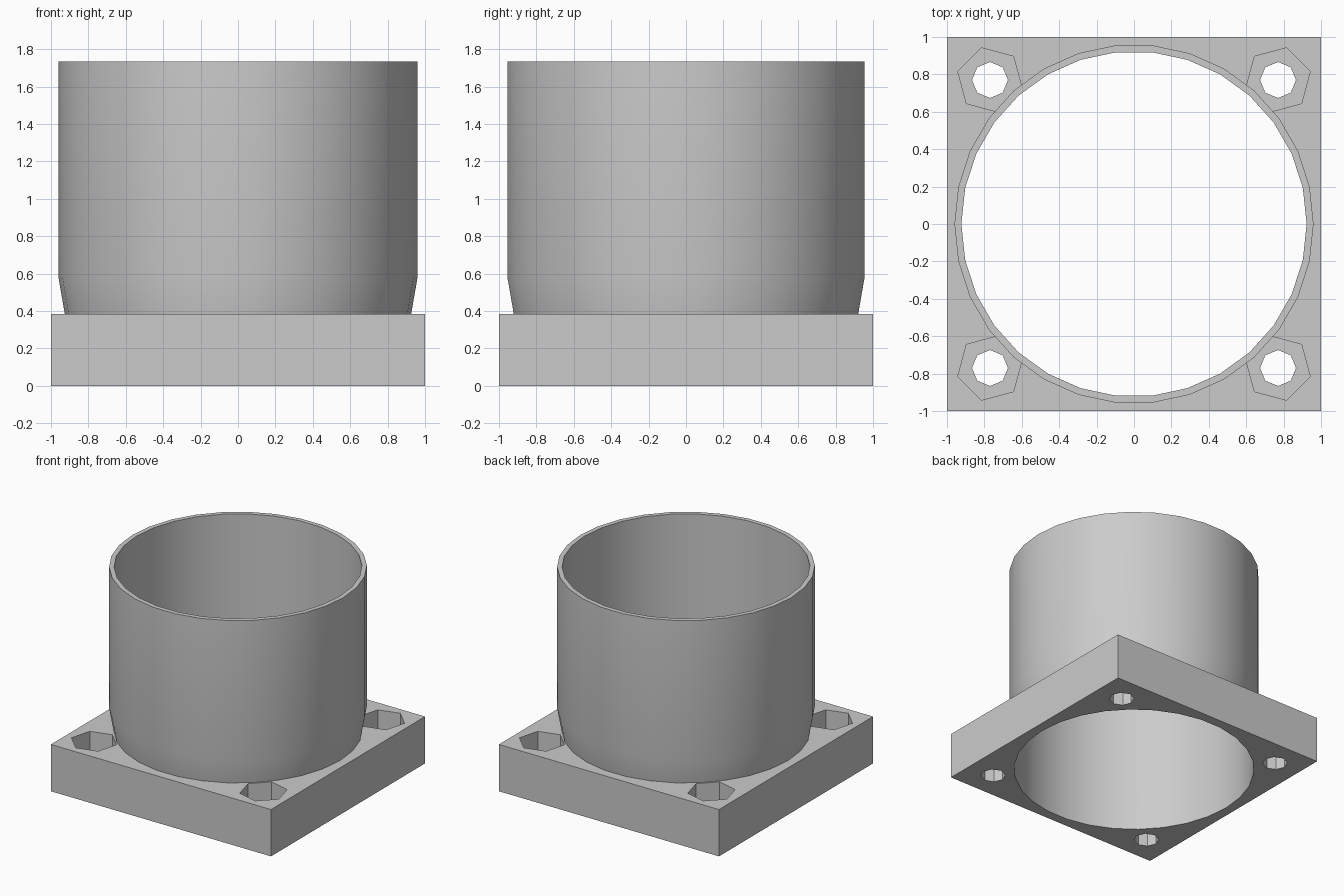
import bpy, bmesh, math

if "Cube" in bpy.data.objects:
    bpy.data.objects.remove(bpy.data.objects["Cube"], do_unlink=True)

PLATE_TOP = 0.385
TUBE_TOP = 1.735
BORE = 0.923
SIDES = 30
BOLT = 0.77

grey = bpy.data.materials.new("plain grey")
grey.use_nodes = True
colour = (0.6, 0.6, 0.6, 1)
grey.diffuse_color = colour
grey.node_tree.nodes["Principled BSDF"].inputs["Base Color"].default_value = colour


def add_object(name, bm):
    bmesh.ops.recalc_face_normals(bm, faces=bm.faces)
    mesh = bpy.data.meshes.new(name)
    bm.to_mesh(mesh)
    bm.free()
    mesh.materials.append(grey)
    obj = bpy.data.objects.new(name, mesh)
    bpy.context.collection.objects.link(obj)
    return obj


def revolve(name, profile, sides, x=0, y=0, turn=0, closed=False):
    """Sweep (radius, z) points round a vertical axis; open profiles get end caps."""
    bm = bmesh.new()
    rings = []
    for r, z in profile:
        angles = [turn + math.tau * i / sides for i in range(sides)]
        rings.append([bm.verts.new((x + r * math.cos(a), y + r * math.sin(a), z))
                      for a in angles])
    pairs = list(zip(rings, rings[1:]))
    if closed:
        pairs.append((rings[-1], rings[0]))
    else:
        bm.faces.new(rings[0])
        bm.faces.new(rings[-1])
    for low, high in pairs:
        for i in range(sides):
            j = (i + 1) % sides
            bm.faces.new((low[i], low[j], high[j], high[i]))
    return add_object(name, bm)


def smooth(obj):
    bpy.ops.object.select_all(action="DESELECT")
    obj.select_set(True)
    bpy.context.view_layer.objects.active = obj
    bpy.ops.object.shade_smooth_by_angle(angle=math.radians(30))


# Square mounting plate
bm = bmesh.new()
bmesh.ops.create_cube(bm, size=1)
bmesh.ops.scale(bm, vec=(2, 2, PLATE_TOP), verts=bm.verts)
bmesh.ops.translate(bm, vec=(0, 0, PLATE_TOP / 2), verts=bm.verts)
plate = add_object("mounting_plate", bm)

# Cutters: central bore, then a bolt hole and a nut pocket at each corner
cutters = [revolve("bore_cutter", [(BORE, -0.1), (BORE, 0.5)], SIDES)]
for sx in (-1, 1):
    for sy in (-1, 1):
        x, y = sx * BOLT, sy * BOLT
        flat_outward = math.atan2(sy, sx) + math.pi / 6
        cutters.append(revolve("bolt_hole_cutter", [(0.096, -0.1), (0.096, 0.5)], 8, x, y))
        cutters.append(revolve("nut_pocket_cutter", [(0.178, 0.19), (0.178, 0.5)], 6,
                               x, y, flat_outward))

bpy.context.view_layer.objects.active = plate
for cutter in cutters:
    cutter.hide_render = True
    mod = plate.modifiers.new("cut", "BOOLEAN")
    mod.operation = "DIFFERENCE"
    mod.solver = "EXACT"
    mod.object = cutter
    bpy.ops.object.modifier_apply(modifier=mod.name)
for cutter in cutters:
    bpy.data.objects.remove(cutter, do_unlink=True)
smooth(plate)

# Tube with a tapered foot
tube = revolve("tube", [(0.926, PLATE_TOP), (0.96, 0.58), (0.96, TUBE_TOP),
                        (BORE, TUBE_TOP), (BORE, PLATE_TOP)], SIDES, closed=True)
smooth(tube)
